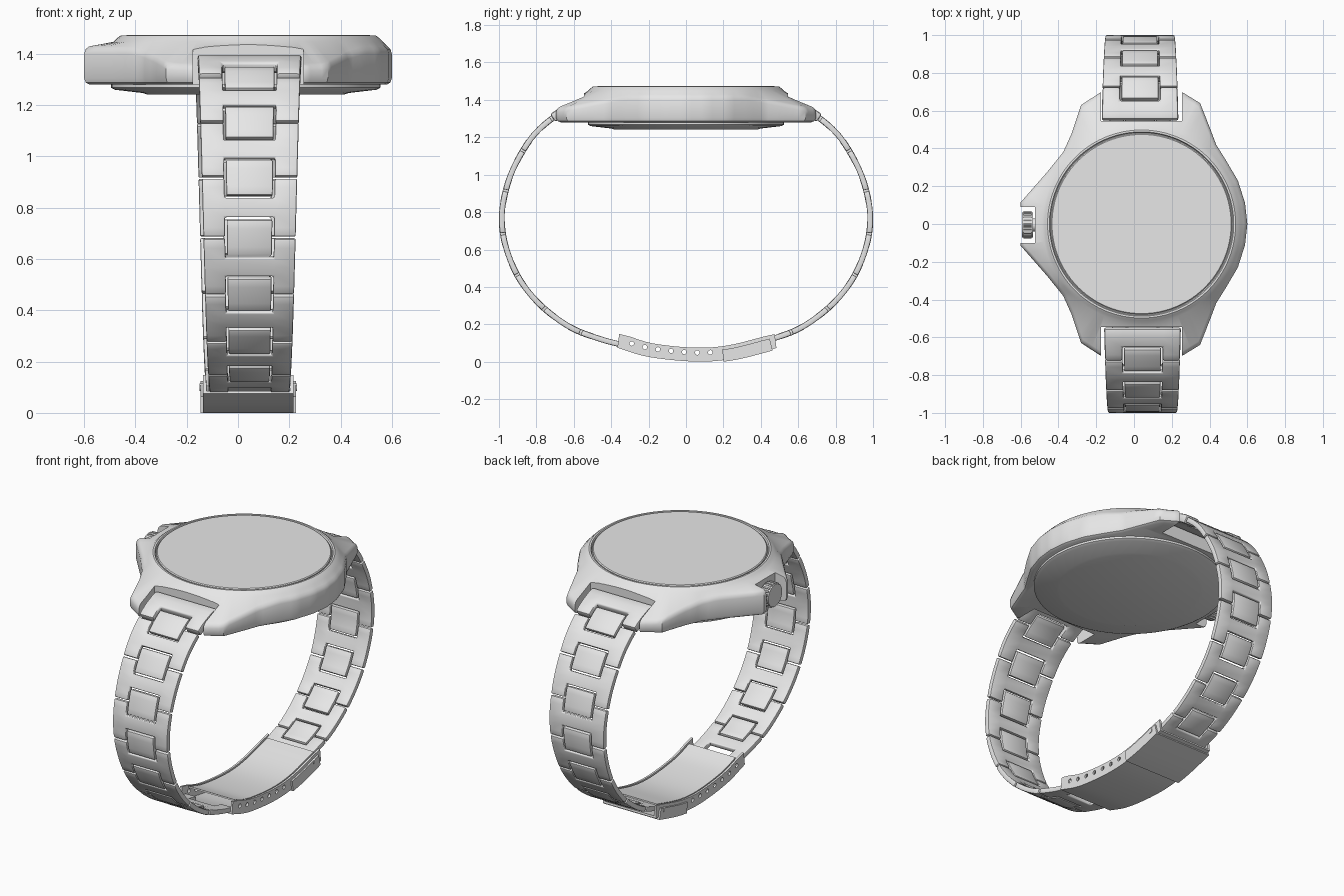
import bpy, bmesh, math
from mathutils import Vector, Matrix

if "Cube" in bpy.data.objects:
    bpy.data.objects.remove(bpy.data.objects["Cube"])

steel = bpy.data.materials.new("light grey steel")
steel.use_nodes = True
steel.diffuse_color = (0.8, 0.8, 0.8, 1)
steel.node_tree.nodes["Principled BSDF"].inputs["Base Color"].default_value = (0.8, 0.8, 0.8, 1)

CX = 0.04  # centre of the watch head


def make(name, bm):
    bmesh.ops.recalc_face_normals(bm, faces=bm.faces)
    me = bpy.data.meshes.new(name)
    bm.to_mesh(me)
    bm.free()
    ob = bpy.data.objects.new(name, me)
    bpy.context.collection.objects.link(ob)
    me.materials.append(steel)
    return ob


def finish(ob, angle=35):
    bpy.ops.object.select_all(action='DESELECT')
    ob.select_set(True)
    bpy.context.view_layer.objects.active = ob
    for m in list(ob.modifiers):
        bpy.ops.object.modifier_apply(modifier=m.name)
    bpy.ops.object.shade_smooth_by_angle(angle=math.radians(angle))
    return ob


def thicken(ob, t, bevel=0.0):
    m = ob.modifiers.new("thickness", 'SOLIDIFY')
    m.thickness, m.offset, m.use_even_offset = t, 0, True
    if bevel:
        b = ob.modifiers.new("bevel", 'BEVEL')
        b.width, b.segments, b.limit_method = bevel, 2, 'ANGLE'
        b.angle_limit = math.radians(50)


def cut(ob, cutter):
    m = ob.modifiers.new("cut", 'BOOLEAN')
    m.object, m.operation, m.solver = cutter, 'DIFFERENCE', 'EXACT'
    cutter.hide_render = True


def rings_mesh(name, rings, cap=True):
    bm = bmesh.new()
    loops = [[bm.verts.new(p) for p in r] for r in rings]
    for a, b in zip(loops, loops[1:]):
        for i in range(len(a)):
            j = (i + 1) % len(a)
            bm.faces.new((a[i], a[j], b[j], b[i]))
    if cap:
        bm.faces.new(loops[0])
        bm.faces.new(loops[-1])
    return make(name, bm)


def turned(name, profile, n=96, cx=CX):
    return finish(rings_mesh(name, [[(cx + r * math.cos(k * math.tau / n), r * math.sin(k * math.tau / n), z)
                                     for k in range(n)] for r, z in profile]))


def x_cylinder(bm, x0, x1, y, z, r, n=16):
    mat = Matrix.Translation(((x0 + x1) / 2, y, z)) @ Matrix.Rotation(math.pi / 2, 4, 'Y')
    bmesh.ops.create_cone(bm, cap_ends=True, segments=n, radius1=r, radius2=r, depth=x1 - x0, matrix=mat)


def add_box(bm, lo, hi):
    lo, hi = Vector(lo), Vector(hi)
    bmesh.ops.create_cube(bm, size=1, matrix=Matrix.Translation((lo + hi) / 2) @ Matrix.Diagonal((*(hi - lo), 1)))


def smooth_path(pts, steps=8):
    p = [Vector(q) for q in pts]
    p = [2 * p[0] - p[1]] + p + [2 * p[-1] - p[-2]]
    out = []
    for a, b, c, d in zip(p, p[1:], p[2:], p[3:]):
        for k in range(steps):
            t = k / steps
            out.append(0.5 * (2 * b + (c - a) * t + (2 * a - 5 * b + 4 * c - d) * t * t
                              + (3 * b - a - 3 * c + d) * t ** 3))
    return out + [p[-2]]


# Case: outline lofted up to the round bezel
half = [(0.60, 0), (0.588, 0.11), (0.55, 0.23), (0.485, 0.34), (0.435, 0.42), (0.405, 0.50), (0.35, 0.64),
        (0.26, 0.695), (0.12, 0.695), (0.04, 0.695), (-0.06, 0.695), (-0.18, 0.695), (-0.28, 0.63),
        (-0.33, 0.48), (-0.375, 0.38), (-0.46, 0.275), (-0.60, 0.115)]
corners = half + [(x, -y) for x, y in reversed(half[1:])]
outline = []
for a, b in zip(corners, corners[1:] + corners[:1]):
    outline += [Vector(a).lerp(Vector(b), k / 4) for k in range(4)]
centre = Vector((CX, 0))


def shoulder(y):
    return 1.425 - 0.065 * min(1, max(0, (abs(y) - 0.32) / 0.34))


def scaled(f, zf):
    return [(*(centre + (p - centre) * f), zf(p.y)) for p in outline]


def circle(r, z):
    return [(*(centre + (p - centre).normalized() * r), z) for p in outline]


case = rings_mesh("case", [
    scaled(0.965, lambda y: 1.28), scaled(0.99, lambda y: 1.288), scaled(1, lambda y: 1.305),
    scaled(1, lambda y: shoulder(y) - 0.025), scaled(0.99, lambda y: shoulder(y) - 0.007),
    scaled(0.97, lambda y: shoulder(y) + 0.004), circle(0.525, 1.447), circle(0.51, 1.462),
    circle(0.498, 1.471), circle(0.488, 1.471), circle(0.483, 1.460)])
bm = bmesh.new()
for s in (-1, 1):  # gaps between the lugs
    add_box(bm, (CX - 0.215, min(s * 0.545, s), 1.1), (CX + 0.215, max(s * 0.545, s), 1.6))
add_box(bm, (-0.8, -0.1, 1.1), (-0.525, 0.09, 1.6))  # crown recess
cutter = make("case_cutter", bm)
cut(case, cutter)
finish(case)
bpy.data.objects.remove(cutter)

turned("glass", [(0.479, 1.44), (0.479, 1.468), (0.474, 1.473)])
turned("case_back", [(0.525, 1.30), (0.525, 1.268), (0.51, 1.26), (0.40, 1.247), (0.385, 1.242)], cx=0.03)

# Crown with ribbed rim
bm = bmesh.new()
x_cylinder(bm, -0.56, -0.50, -0.005, 1.355, 0.035)
x_cylinder(bm, -0.592, -0.535, -0.005, 1.355, 0.066, 32)
for k in range(20):
    a = k * math.tau / 20
    x_cylinder(bm, -0.585, -0.542, -0.005 + 0.066 * math.cos(a), 1.355 + 0.066 * math.sin(a), 0.007, 6)
finish(make("crown", bm))

# Bracelet path, from the lugs down to the clasp (distance from centre, height)
route = smooth_path([(0.55, 1.375), (0.62, 1.355), (0.71, 1.305), (0.82, 1.205), (0.915, 1.05), (0.965, 0.91),
                     (0.985, 0.77), (0.965, 0.62), (0.895, 0.45), (0.78, 0.305), (0.62, 0.185),
                     (0.46, 0.122), (0.34, 0.09)])
dist = [0]
for a, b in zip(route, route[1:]):
    dist.append(dist[-1] + (b - a).length)
TOTAL = dist[-1]


def along(s):
    for i in range(len(route) - 1):
        if dist[i + 1] >= s:
            return route[i].lerp(route[i + 1], (s - dist[i]) / (dist[i + 1] - dist[i]))
    return route[-1]


def link(name, side, cx, rows, t, bevel=0.006, only_centre=False):
    """rows: (start, end, has_centre) spans along the bracelet"""
    bm = bmesh.new()
    for s0, s1, has_centre in rows:
        for c in range(3):
            if (c != 1 and only_centre) or (c == 1 and not has_centre):
                continue
            quad = []
            for s, cols in ((s0, (c, c + 1)), (s1, (c + 1, c))):
                w = 0.203 - 0.048 * s / TOTAL
                inner = w * (0.49 if only_centre else 0.53)
                p = along(s)
                quad += [bm.verts.new((cx + (-w, -inner, inner, w)[k], side * p.x, p.y)) for k in cols]
            bm.faces.new(quad)
    bmesh.ops.remove_doubles(bm, verts=bm.verts, dist=1e-4)
    ob = make(name, bm)
    thicken(ob, t, bevel)
    finish(ob)


START, COUNT = 0.185, 7
pitch = (TOTAL - START) / COUNT
for side, cx, label in ((-1, 0.045, "front"), (1, 0.032, "back")):
    link(label + "_end_link", side, cx, [(0, 0.05, True), (0.05, 0.1, True), (0.1, 0.14, False),
                                         (0.14, START - 0.005, False)], 0.05, 0.012)
    for n in range(COUNT):
        s = START + n * pitch
        marks = [0.02, 0.17, 0.34, 0.5, 0.66, 0.83, 0.98]
        link(f"{label}_outer_link_{n + 1}", side, cx,
             [(s + a * pitch, s + b * pitch, 0.3 < (a + b) / 2 < 0.7) for a, b in zip(marks, marks[1:])], 0.03)
        marks = [-0.30, -0.15, 0, 0.15, 0.30]
        link(f"{label}_centre_link_{n + 1}", side, cx,
             [(s + a * pitch, s + b * pitch, True) for a, b in zip(marks, marks[1:])], 0.032, only_centre=True)

# Folding clasp: curved channel, inner blade and fold-over cover
bed = smooth_path([(-0.37, 0.082), (-0.2, 0.032), (0.05, 0.007), (0.25, 0.022), (0.485, 0.08)])


def bed_z(y):
    for a, b in zip(bed, bed[1:]):
        if b.x >= y:
            return a.y + (b.y - a.y) * (y - a.x) / (b.x - a.x)
    return bed[-1].y


def swept(name, y0, y1, section, t, n=20):
    bm = bmesh.new()
    rows = []
    for k in range(n + 1):
        y = y0 + (y1 - y0) * k / n
        slope = (bed_z(min(y + 0.02, 0.48)) - bed_z(max(y - 0.02, -0.36))) / 0.04
        rows.append([bm.verts.new((CX + x, y - h * slope, bed_z(y) + h)) for x, h in section])
    for a, b in zip(rows, rows[1:]):
        for i in range(len(a) - 1):
            bm.faces.new((a[i], a[i + 1], b[i + 1], b[i]))
    ob = make(name, bm)
    thicken(ob, t)
    return ob


clasp = swept("clasp_channel", -0.365, 0.482, [(-0.17, 0.068), (-0.17, 0), (0.17, 0), (0.17, 0.068)], 0.012)
bm = bmesh.new()
for k in range(7):
    y = -0.29 + 0.07 * k
    x_cylinder(bm, -0.4, 0.5, y, bed_z(y) + 0.042, 0.012)
cutter = make("hole_cutter", bm)
cut(clasp, cutter)
finish(clasp)
bpy.data.objects.remove(cutter)

finish(swept("clasp_blade", -0.33, 0.46, [(-0.155, 0.062), (0.155, 0.062)], 0.008))
finish(swept("clasp_cover", 0.2, 0.46, [(-0.182, 0.05), (-0.182, -0.009), (0.182, -0.009), (0.182, 0.05)], 0.01, 8))

bm = bmesh.new()
x_cylinder(bm, CX - 0.19, CX + 0.19, 0.41, 0.1, 0.015)
finish(make("clasp_pin", bm))
